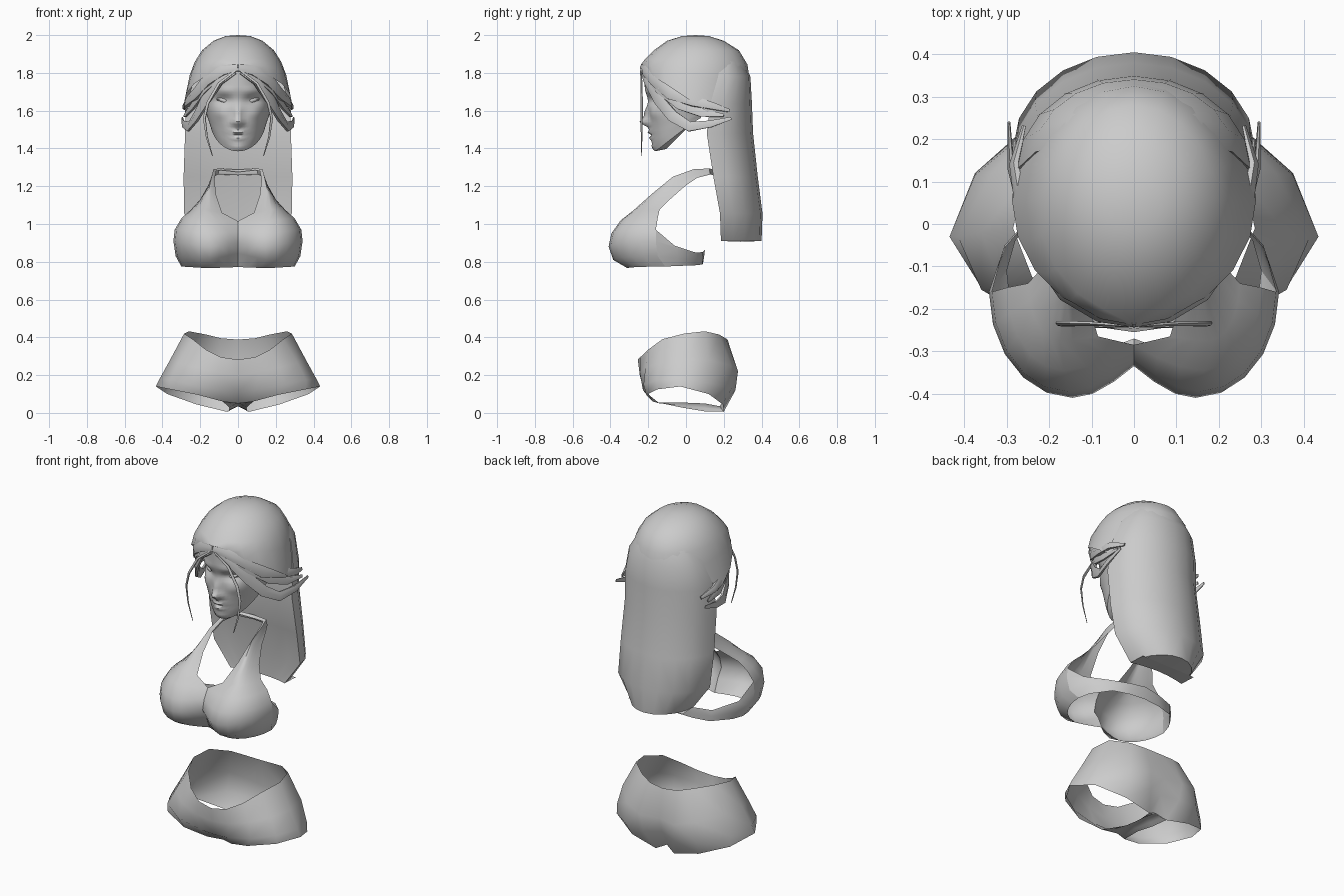
import bpy, bmesh, math
from mathutils import Vector

grey = bpy.data.materials.new("plain grey")
grey.diffuse_color = (0.6, 0.6, 0.6, 1)


def sheet(name, rows, closed=False, angle=50, crease=False):
    """Skin a grid of points (rows run upward) and mirror it across x."""
    bm = bmesh.new()
    grid = [[bm.verts.new(p) for p in row] for row in rows]
    n = len(rows[0])
    for a, b in zip(grid, grid[1:]):
        for i in range(n if closed else n - 1):
            j = (i + 1) % n
            bm.faces.new((a[i], a[j], b[j], b[i]))
    bmesh.ops.remove_doubles(bm, verts=bm.verts, dist=0.0005)
    mesh = bpy.data.meshes.new(name)
    if closed:
        bmesh.ops.holes_fill(bm, edges=bm.edges, sides=8)
        bmesh.ops.recalc_face_normals(bm, faces=bm.faces)
    bm.to_mesh(mesh)
    bm.free()
    mesh.materials.append(grey)
    ob = bpy.data.objects.new(name, mesh)
    bpy.context.collection.objects.link(ob)
    bpy.ops.object.select_all(action='DESELECT')
    ob.select_set(True)
    bpy.context.view_layer.objects.active = ob
    bpy.ops.object.shade_smooth_by_angle(angle=math.radians(angle))
    if crease:
        for e in mesh.edges:
            if all(abs(mesh.vertices[v].co.x) < .001 for v in e.vertices):
                e.use_edge_sharp = True
    mod = ob.modifiers.new("mirror", 'MIRROR')
    mod.use_clip = True
    mod.merge_threshold = 0.001
    return ob


def strand(name, pts, wide, thin, tip=.25):
    """Flattened, tapering lock that follows the head."""
    pts = [Vector(p) for p in pts]
    rows, last = [], len(pts) - 1
    for i, p in enumerate(pts):
        tan = (pts[min(i + 1, last)] - pts[max(i - 1, 0)]).normalized()
        out = Vector((p.x, p.y - 0.05, 0.05))
        out = (out - tan * out.dot(tan)).normalized()
        side = out.cross(tan)
        k = tip + (1 - tip) * math.sin(math.pi * (0.15 + 0.85 * i / last))
        rows.append([p + out * (thin * k * math.cos(a)) + side * (wide * k * math.sin(a))
                     for a in (math.tau * s / 6 for s in range(6))])
    return sheet(name, rows, closed=True)


def arc(n, start=0.0, end=math.pi):
    return [start + (end - start) * i / n for i in range(n + 1)]


# Hair cap: half-elliptical rings (z, half width, front y, back y)
cap = []
for z, w, yf, yb, tilt in [(1.63, .288, -.228, .345, .19), (1.79, .255, -.238, .342, .055),
                           (1.86, .228, -.215, .325, .015), (1.92, .19, -.17, .28, 0),
                           (1.97, .13, -.10, .20, 0), (1.995, .065, -.02, .12, 0),
                           (2.0, 0, .05, .05, 0)]:
    cap.append([(w * math.sin(t), (yf + yb) / 2 + (yf - yb) / 2 * math.cos(t),
                 z + tilt * math.cos(t)) for t in arc(10)])
sheet("hair_cap", cap)

# Long back hair: crescent cross-sections (z, edge x, edge y, back y)
fall = []
for z, xe, ye, yb in [(.91, .18, .185, .40), (1.055, .285, .18, .405), (1.25, .288, .145, .38),
                      (1.48, .28, .11, .355), (1.64, .275, .13, .349), (1.78, .232, .17, .341),
                      (1.86, .18, .18, .305)]:
    inner = [(xe * s, ye + .025 * (1 - s * s), z) for s in (0, .35, .7)]
    outer = [(xe * math.cos(t), ye + (yb - ye) * math.sin(t), z) for t in arc(5, 0, math.pi / 2)]
    fall.append(inner + outer)
fall.insert(0, [(x, .29, .906) for x, y, z in fall[0]])
sheet("long_hair", fall)

# Face: lofted front of the head (z, half width, centre y) with sculpted bumps
BUMPS = [  # x, z, x radius, z radius, push in y
    (0, 1.54, .022, .022, -.045), (0, 1.585, .018, .035, -.024), (.024, 1.532, .012, .012, -.012),
    (0, 1.485, .04, .011, -.016), (0, 1.453, .035, .011, -.015), (0, 1.47, .05, .005, .007),
    (0, 1.405, .04, .02, -.012), (.08, 1.655, .046, .022, .026), (.075, 1.705, .055, .015, -.008),
    (.1, 1.585, .04, .035, -.014)]
LEVELS = [(1.385, .150, -.160), (1.42, .155, -.175), (1.46, .162, -.183), (1.52, .170, -.195),
          (1.60, .182, -.198), (1.66, .185, -.203), (1.72, .185, -.218), (1.84, .17, -.222)]


def level(z):
    for a, b in zip(LEVELS, LEVELS[1:]):
        if z <= b[0] + 1e-6:
            f = (z - a[0]) / (b[0] - a[0])
            return a[1] + (b[1] - a[1]) * f, a[2] + (b[2] - a[2]) * f


face = []
for r in range(33):
    z = 1.385 + .455 * r / 32
    w, yc = level(z)
    row = []
    for t in [math.pi / 2 * (i / 16) for i in range(17)]:
        x, y = w * math.sin(t), .08 + (yc - .08) * math.cos(t) ** .9
        zz = z + max(0, 1.62 - z) * .75 * (1 - math.cos(t))
        for bx, bz, rx, rz, push in BUMPS:
            y += push * math.exp(-((x - bx) / rx) ** 2 - ((zz - bz) / rz) ** 2)
        row.append((x, y, zz))
    face.append(row)
face.insert(0, [(x * .75, y + .06 * (.08 - y) / .25, z + .012) for x, y, z in face[0]])
sheet("face", face)

# Eyes: small almond shells set in the sockets
eye = []
for v in arc(6, -math.pi / 2, math.pi / 2):
    eye.append([(.08 + .036 * math.cos(v) * math.sin(u), -.143 - .022 * math.cos(v) * math.cos(u)
                 + .012 * math.sin(u), 1.655 + .015 * math.sin(v) + .008 * math.sin(u))
                for u in arc(8, -math.pi / 2, math.pi / 2)])
sheet("eye", eye)

# Swept locks and thin loose strands
strand("upper_fringe", [(0, -.232, 1.83), (.08, -.215, 1.815), (.16, -.165, 1.765), (.22, -.08, 1.69),
                        (.265, .04, 1.65), (.283, .14, 1.625), (.26, .23, 1.60)], .038, .020)
strand("middle_lock", [(.10, -.205, 1.785), (.18, -.14, 1.72), (.235, -.03, 1.635),
                       (.27, .08, 1.59), (.285, .20, 1.575)], .036, .013)
strand("lower_lock", [(.02, -.23, 1.81), (.10, -.205, 1.76), (.17, -.145, 1.66), (.22, -.07, 1.57),
                      (.26, .02, 1.515), (.29, .13, 1.53), (.295, .24, 1.56)], .036, .014)
strand("loose_strand", [(.015, -.24, 1.81), (.10, -.235, 1.745), (.16, -.235, 1.64), (.178, -.235, 1.56),
                        (.165, -.235, 1.46), (.135, -.235, 1.36)], .009, .006)

# Halter top: each row goes inner edge, fullest point, outer edge
top = []
for a, m, o in [((0, -.27, .772), (.16, -.31, .766), (.30, -.11, .775)),
                ((0, -.30, .845), (.15, -.385, .81), (.33, -.15, .83)),
                ((0, -.335, .90), (.145, -.41, .88), (.342, -.16, .91)),
                ((0, -.32, .96), (.155, -.395, .95), (.335, -.16, .97)),
                ((0, -.285, 1.015), (.165, -.345, 1.02), (.30, -.15, 1.03)),
                ((.085, -.265, 1.06), (.175, -.275, 1.075), (.25, -.14, 1.075)),
                ((.115, -.165, 1.15), (.16, -.18, 1.16), (.20, -.085, 1.13)),
                ((.125, -.06, 1.235), (.14, -.07, 1.25), (.158, 0, 1.205)),
                ((.115, .04, 1.28), (.13, .04, 1.29), (.14, .06, 1.245)),
                ((.09, .11, 1.285), (.10, .125, 1.294), (.105, .13, 1.262)),
                ((0, .13, 1.275), (0, .145, 1.288), (0, .15, 1.258))]:
    a, m, o = Vector(a), Vector(m), Vector(o)
    row = [(a.x + (m.x - a.x) * s, a.y + (m.y - a.y) * math.sin(s * math.pi / 2),
            a.z + (m.z - a.z) * s) for s in (0, .33, .67)]
    row += [(m.x + (o.x - m.x) * math.sin(t), o.y + (m.y - o.y) * math.cos(t),
             m.z + (o.z - m.z) * math.sin(t)) for t in arc(5, 0, math.pi / 2)]
    top.append(row)
sheet("halter_top", top, crease=True)

# Band around the back of the top
sheet("back_band", [
    [(.30, -.11, .775), (.28, -.04, .778), (.20, .06, .782), (.10, .085, .786), (0, .09, .79)],
    [(.33, -.15, .83), (.295, -.045, .82), (.207, .058, .812), (.10, .088, .815), (0, .095, .82)],
    [(.342, -.16, .91), (.305, -.05, .87), (.21, .055, .845), (.10, .09, .85), (0, .10, .86)],
    [(.335, -.16, .97), (.308, -.06, .885), (.21, .054, .848), (.10, .09, .852), (0, .10, .862)]])

# Shorts: hem to waist, each row from front centre round to back centre
sheet("shorts", [
    [(0, -.14, .05), (.08, -.175, .06), (.21, -.21, .095), (.36, -.15, .125), (.435, -.03, .14),
     (.375, .12, .10), (.22, .195, .045), (.06, .20, .006), (0, .18, .035)],
    [(0, -.22, .11), (.09, -.228, .12), (.24, -.225, .15), (.36, -.155, .175), (.415, -.03, .18),
     (.375, .115, .16), (.24, .24, .13), (.10, .262, .12), (0, .225, .13)],
    [(0, -.245, .20), (.11, -.245, .215), (.22, -.215, .24), (.315, -.14, .265), (.36, -.02, .28),
     (.335, .12, .28), (.225, .24, .25), (.11, .275, .22), (0, .25, .22)],
    [(0, -.255, .282), (.09, -.242, .295), (.17, -.20, .335), (.24, -.125, .39), (.285, -.01, .42),
     (.26, .10, .432), (.17, .175, .415), (.09, .21, .395), (0, .22, .388)]])

# Crotch gusset running between the leg openings
sheet("gusset", [[(0, y, z), (x * .6, (y + y2) / 2, z * .4 + z2 * .6), (x, y2, z2)]
                 for y, z, x, y2, z2 in
                 [(.18, .035, .06, .20, .006), (.10, .05, .05, .10, .008),
                  (-.02, .055, .045, -.02, .028), (-.14, .05, .08, -.175, .06)]])
